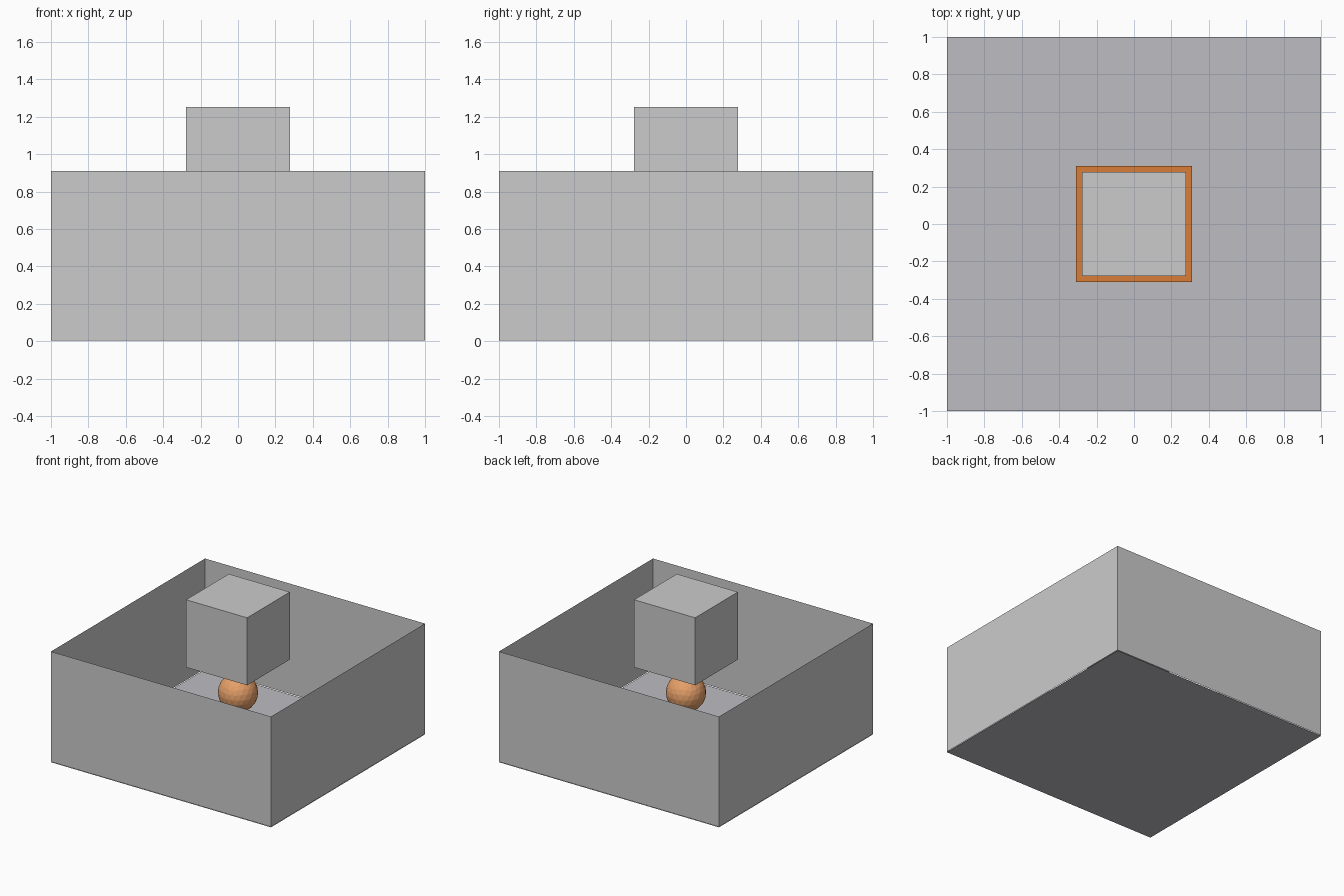
import bpy

if "Cube" in bpy.data.objects:
    bpy.data.objects.remove(bpy.data.objects["Cube"])

WALL_TOP = 0.91


def paint(obj, name, rgb):
    mat = bpy.data.materials.new(name)
    mat.diffuse_color = (*rgb, 1.0)
    mat.use_nodes = True
    mat.node_tree.nodes["Principled BSDF"].inputs["Base Color"].default_value = mat.diffuse_color
    obj.data.materials.append(mat)


def panel(name, half, z):
    bpy.ops.mesh.primitive_plane_add(size=2 * half, location=(0, 0, z))
    obj = bpy.context.object
    obj.name = name
    return obj


# Floor of the open tray
floor = panel("floor", 1.0, 0.0)
paint(floor, "pale_grey", (0.51, 0.515, 0.545))

# Four single-surface walls around an open top
corners = [(-1, -1), (1, -1), (1, 1), (-1, 1)]
verts = [(x, y, z) for z in (0.005, WALL_TOP) for x, y in corners]
faces = [(i, (i + 1) % 4, (i + 1) % 4 + 4, i + 4) for i in range(4)]
mesh = bpy.data.meshes.new("walls")
mesh.from_pydata(verts, [], faces)
walls = bpy.data.objects.new("walls", mesh)
bpy.context.collection.objects.link(walls)

# Orange square lying on the floor
pad = panel("floor_pad", 0.31, 0.01)
paint(pad, "deep_orange", (0.69, 0.205, 0.038))

# Faceted ball hovering above the pad
bpy.ops.mesh.primitive_ico_sphere_add(subdivisions=3, radius=0.15,
                                      location=(0, 0, 0.46))
ball = bpy.context.object
ball.name = "ball"
paint(ball, "light_orange", (0.79, 0.35, 0.14))

# Cube hovering above the ball
bpy.ops.mesh.primitive_cube_add(size=0.555, location=(0, 0, 0.975))
bpy.context.object.name = "upper_cube"
